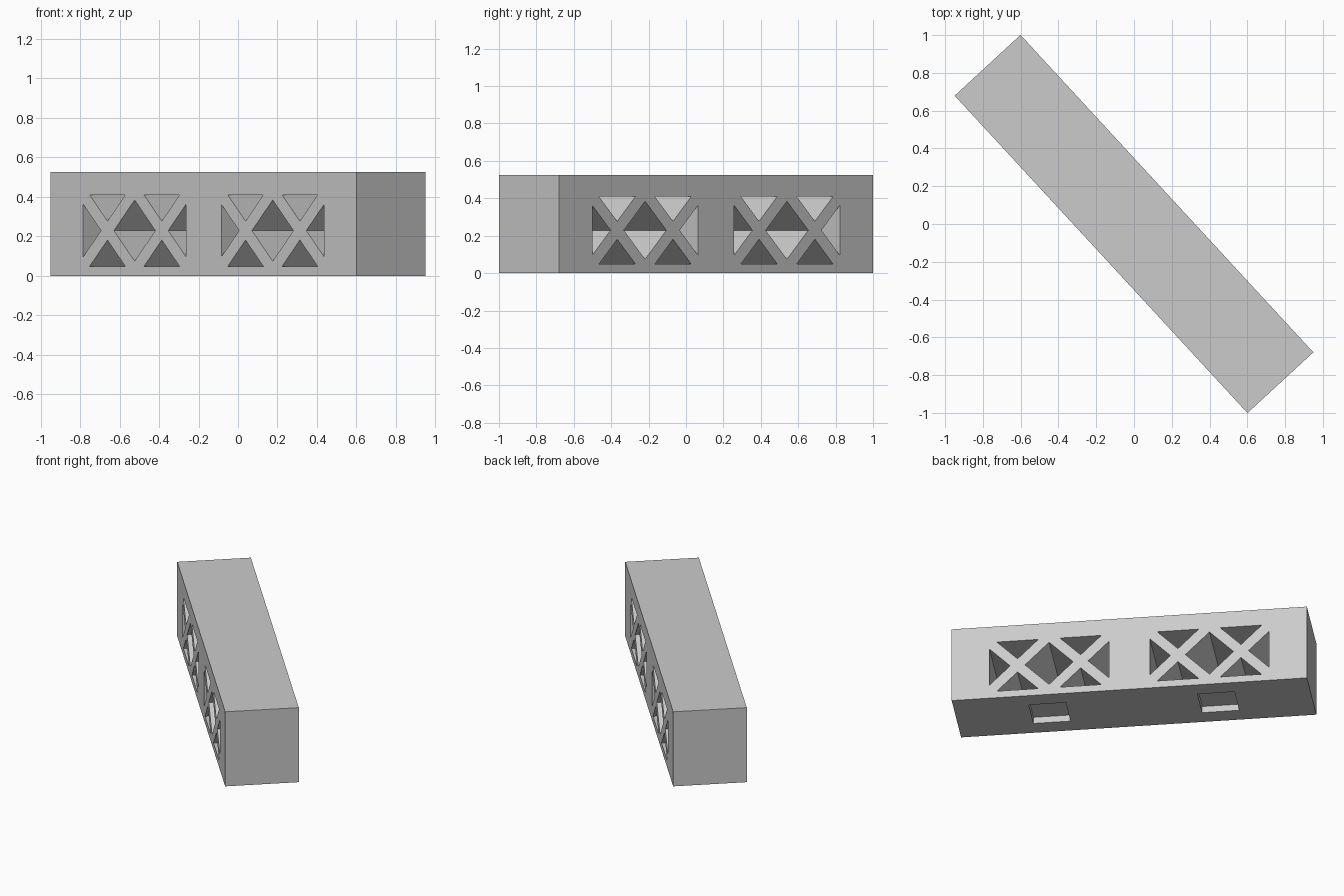
import bpy, bmesh, math
from mathutils import Matrix

old = bpy.data.objects.get("Cube")
if old:
    bpy.data.objects.remove(old, do_unlink=True)

LENGTH, WIDTH, HEIGHT = 2.286, 0.474, 0.525
ANGLE = math.radians(-47.3)
MID_Z = 0.229       # height of the lattice centre line
BAY = 0.516         # lattice panel offset from the middle
CROSS = 0.203       # offset of each X inside a panel
REACH, GAP = 0.181, 0.048   # X half size, opening tip distance from its centre

grey = bpy.data.materials.new("light grey")
grey.use_nodes = True
grey.diffuse_color = (0.6, 0.6, 0.6, 1)
grey.node_tree.nodes["Principled BSDF"].inputs["Base Color"].default_value = (0.6, 0.6, 0.6, 1)


def make_object(name, bm):
    bmesh.ops.recalc_face_normals(bm, faces=bm.faces)
    mesh = bpy.data.meshes.new(name)
    bm.to_mesh(mesh)
    bm.free()
    mesh.materials.append(grey)
    obj = bpy.data.objects.new(name, mesh)
    bpy.context.collection.objects.link(obj)
    return obj


def add_box(bm, centre, size):
    bmesh.ops.create_cube(bm, size=1, matrix=Matrix.Translation(centre) @ Matrix.Diagonal((*size, 1)))


def add_tunnel(bm, points):
    """Prism through the full width, from (x, z) points."""
    face = bm.faces.new([bm.verts.new((x, -WIDTH, z)) for x, z in points])
    ext = bmesh.ops.extrude_face_region(bm, geom=[face])
    verts = [g for g in ext["geom"] if isinstance(g, bmesh.types.BMVert)]
    bmesh.ops.translate(bm, verts=verts, vec=(0, 2 * WIDTH, 0))


# Solid beam
bm = bmesh.new()
add_box(bm, (0, 0, HEIGHT / 2), (LENGTH, WIDTH, HEIGHT))
beam = make_object("lattice_beam", bm)

# Openings: lattice tunnels and square pockets underneath
bm = bmesh.new()
half = REACH - GAP
for side in (-1, 1):
    bay = side * BAY
    for s in (-1, 1):
        cx = bay + s * CROSS
        for v in (-1, 1):
            base = MID_Z + v * REACH
            add_tunnel(bm, [(cx - half, base), (cx + half, base), (cx, MID_Z + v * GAP)])
        edge = cx + s * REACH
        add_tunnel(bm, [(edge, MID_Z - half), (edge, MID_Z + half), (cx + s * GAP, MID_Z)])
    d = CROSS - GAP
    add_tunnel(bm, [(bay - d, MID_Z), (bay, MID_Z - d), (bay + d, MID_Z), (bay, MID_Z + d)])
    add_box(bm, (side * 0.543, 0, 0), (0.238, 0.238, 0.09))
cutter = make_object("opening_cutter", bm)
cutter.hide_render = True

# Cut the openings and remove the helper
mod = beam.modifiers.new("openings", "BOOLEAN")
mod.operation = "DIFFERENCE"
mod.solver = "EXACT"
mod.object = cutter
bpy.context.view_layer.objects.active = beam
beam.select_set(True)
bpy.ops.object.modifier_apply(modifier=mod.name)
bpy.data.objects.remove(cutter, do_unlink=True)

# Turn the beam diagonally
beam.data.transform(Matrix.Rotation(ANGLE, 4, "Z"))
